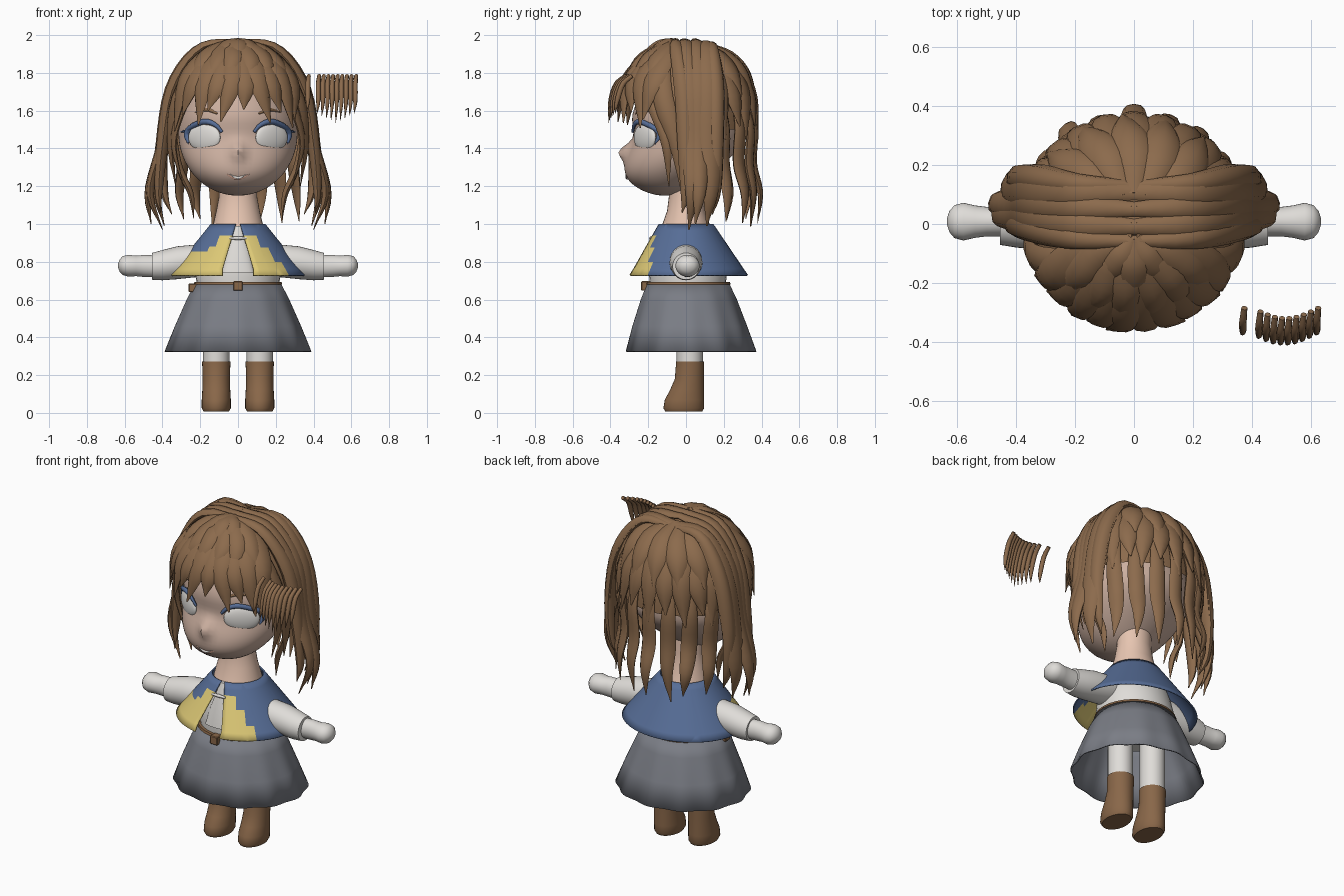
import bpy, bmesh, math, random
from mathutils import Vector as V

if "Cube" in bpy.data.objects:
    bpy.data.objects.remove(bpy.data.objects["Cube"])

random.seed(4)


def material(name, col):
    m = bpy.data.materials.new(name)
    m.diffuse_color = (*col, 1)
    m.use_nodes = True
    m.node_tree.nodes["Principled BSDF"].inputs["Base Color"].default_value = m.diffuse_color
    return m


HAIR = material("hair brown", (.262, .146, .073))
BOOT = material("leather brown", (.25, .135, .066))
SKIN = material("skin", (.80, .56, .44))
FACE = material("face skin", (.60, .43, .35))
WHITE = material("white cloth", (.74, .72, .69))
BLUE = material("cape blue", (.095, .155, .31))
GOLD = material("cape yellow", (.72, .58, .18))
GREY = material("skirt grey", (.195, .205, .235))
LIP = material("lip", (.50, .29, .22))


def finish(bm, name, *mats, angle=50):
    bmesh.ops.recalc_face_normals(bm, faces=bm.faces[:])
    me = bpy.data.meshes.new(name)
    bm.to_mesh(me)
    bm.free()
    ob = bpy.data.objects.new(name, me)
    bpy.context.collection.objects.link(ob)
    for m in mats:
        me.materials.append(m)
    bpy.ops.object.select_all(action='DESELECT')
    ob.select_set(True)
    bpy.context.view_layer.objects.active = ob
    bpy.ops.object.shade_smooth_by_angle(angle=math.radians(angle))
    return ob


def skin_rings(bm, rings, caps=True):
    rows = [[bm.verts.new(p) for p in r] for r in rings]
    n = len(rows[0])
    for a, b in zip(rows, rows[1:]):
        for i in range(n):
            bm.faces.new((a[i], a[(i + 1) % n], b[(i + 1) % n], b[i]))
    if caps:
        bm.faces.new(rows[0])
        bm.faces.new(rows[-1])


def loft(name, rings, mat, n=32, axis='Z', caps=True, wave=0):
    """rings: (centre xyz, two radii); wave ripples grow along the loft"""
    bm, out = bmesh.new(), []
    for k, (cx, cy, cz, ra, rb) in enumerate(rings):
        row = []
        for i in range(n):
            t = 2 * math.pi * i / n
            f = 1 + wave * k / (len(rings) - 1) * math.cos(12 * t)
            a, b = ra * f * math.cos(t), rb * f * math.sin(t)
            row.append((cx + a, cy + b, cz) if axis == 'Z' else (cx, cy + a, cz + b))
        out.append(row)
    skin_rings(bm, out, caps)
    return finish(bm, name, mat)


def strand(bm, pts, w, th, steps=14, base=.55, up=None):
    """Flattened tapering lock along a smooth path, facing away from the head"""
    p = [V(q) for q in pts]
    p = [2 * p[0] - p[1]] + p + [2 * p[-1] - p[-2]]
    segs, path = len(p) - 3, []
    for k in range(steps + 1):
        u = k / steps * segs
        i = min(int(u), segs - 1)
        t = u - i
        a, b, c, d = p[i:i + 4]
        path.append(.5 * (2 * b + (c - a) * t + (2 * a - 5 * b + 4 * c - d) * t * t
                          + (3 * b - a - 3 * c + d) * t ** 3))
    rings = []
    for k, q in enumerate(path):
        t = k / steps
        tan = (path[min(k + 1, steps)] - path[max(k - 1, 0)]).normalized()
        o = V(up) if up else q - V((0, 0, min(q.z, 1.5)))
        side = tan.cross(o).normalized()
        nor = side.cross(tan)
        f = base + (1 - base) * min(1, t / .35) if t < .5 else max(.06, 1 - ((t - .5) / .5) ** 1.8)
        rings.append([q + side * (w * f * math.cos(s)) + nor * (th * f * math.sin(s))
                      for s in (j * math.pi / 4 for j in range(8))])
    skin_rings(bm, rings)


def dome(az, el, k=1.0):
    """Point on the hair dome; az 90 is the back, -90 the front"""
    a, e = math.radians(az), math.radians(el)
    return V((.375 * k * math.cos(a) * math.cos(e), .365 * k * math.sin(a) * math.cos(e),
              1.5 + .47 * k * math.sin(e)))


# head: ellipsoid with the jaw pushed forward, a small nose and a shallow eye hollow
def shift(z):
    t = max(0, min(1, (1.46 - z) / .26))
    return -.11 * t * t * (3 - 2 * t)


def nose(x, z):
    return (.022 * math.exp(-((z - 1.475) / .075) ** 2)
            - .052 * math.exp(-(x / .035) ** 2 - ((z - 1.385) / .045) ** 2))


def face(x, z, off=0.0):
    r = max(.02, 1 - (x / .315) ** 2 - ((z - 1.48) / .33) ** 2)
    return V((x, shift(z) - .3 * math.sqrt(r) + nose(x, z) - off, z))


bm = bmesh.new()
bmesh.ops.create_uvsphere(bm, u_segments=64, v_segments=40, radius=1)
for v in bm.verts:
    x, y, z = v.co.x * .315, v.co.y * .3, 1.48 + v.co.z * .33
    v.co = (x, y + shift(z) + nose(x, z) * max(0, min(1, -y / .12)), z)
finish(bm, "head", FACE)
loft("neck", [(0, .0, 1.3, .10, .09), (0, .0, 1.15, .10, .09), (0, 0, 1.07, .115, .10),
              (0, 0, .985, .135, .13)], SKIN)

# eyes, lashes, brows, mouth
for s, side in ((1, "left"), (-1, "right")):
    bm = bmesh.new()
    bmesh.ops.create_uvsphere(bm, u_segments=32, v_segments=16, radius=1)
    ob = finish(bm, side + "_eye", WHITE)
    ob.scale = (.1, .026, .074)
    ob.location = (s * .178, -.218, 1.458)
    ob.rotation_euler.z = s * math.radians(33)
    bm = bmesh.new()
    lash = [(.085, 1.487), (.12, 1.525), (.175, 1.543), (.235, 1.522), (.272, 1.495), (.308, 1.487)]
    strand(bm, [face(s * x, z, .014) for x, z in lash], .015, .012, up=(s * .5, -1, 0))
    strand(bm, [face(s * x, z, .014) for x, z in ((.235, 1.53), (.272, 1.48), (.262, 1.42))],
           .018, .01, up=(s * .8, -1, 0))
    finish(bm, side + "_lashes", BLUE)
    bm = bmesh.new()
    strand(bm, [face(s * x, z, .004) for x, z in ((.11, 1.585), (.165, 1.605), (.235, 1.59))],
           .009, .006, up=(s * .5, -1, 0))
    finish(bm, side + "_brow", HAIR)
for nm, m, h, w in (("lips", LIP, .012, .06), ("teeth", WHITE, .006, .042)):
    bm = bmesh.new()
    strand(bm, [face(x * w, 1.245 + .018 * x * x, .0 if m is LIP else .004)
                for x in (-1, -.5, 0, .5, 1)], h, .004, up=(0, -1, 0), base=.2)
    finish(bm, nm, m)

# torso, legs, boots, arms
loft("torso", [(0, .01, .6, .2, .19), (0, .01, .72, .225, .205), (0, .0, .82, .21, .19),
               (0, 0, .92, .17, .155), (0, 0, .985, .125, .12)], WHITE)
for s, side in ((1, "left"), (-1, "right")):
    loft(side + "_leg", [(s * .115, .02, z, .07, .07) for z in (.2, .4, .62)], WHITE)
    loft(side + "_boot", [(s * .115, -.012, .008, .068, .098), (s * .115, -.012, .025, .077, .108),
                          (s * .115, -.008, .07, .077, .104), (s * .115, .005, .12, .074, .09),
                          (s * .115, .018, .18, .072, .077), (s * .115, .022, .272, .075, .074)], BOOT)
    loft(side + "_sleeve", [(s * x, .0, z, r, r) for x, z, r in (
        (.12, .82, .075), (.22, .805, .086), (.32, .795, .087), (.40, .782, .08), (.455, .776, .071))],
        WHITE, axis='X')
    loft(side + "_hand", [(s * x, .008, z, a, b) for x, z, a, b in (
        (.44, .776, .05, .058), (.5, .778, .05, .058), (.54, .778, .055, .054), (.58, .779, .064, .058),
        (.61, .78, .056, .05), (.627, .78, .036, .032), (.635, .78, .012, .01))], WHITE, axis='X')

# skirt with ripples, belt, buckle and pouch
ob = loft("skirt", [(0, .012, .69, .225, .215), (0, .015, .6, .27, .253), (0, .02, .46, .33, .3),
                    (0, .027, .325, .382, .34)], GREY, n=96, caps=False, wave=.018)
ob.modifiers.new("cloth", 'SOLIDIFY').thickness = .008
loft("belt", [(0, .012, z, r, r - .01) for z, r in ((.679, .215), (.679, .234), (.692, .231), (.692, .215))], BOOT)
for nm, loc, size in (("buckle", (0, -.212, .672), .05), ("pouch", (-.238, -.03, .662), .046)):
    bm = bmesh.new()
    bmesh.ops.create_cube(bm, size=size)
    bmesh.ops.bevel(bm, geom=bm.edges[:], offset=.004, segments=1, affect='EDGES')
    finish(bm, nm, BOOT, angle=20).location = loc

# cape, open at the front, with stepped yellow panels cut in along radial lines
bm = bmesh.new()
rows = []
for j in range(9):
    t = j / 8
    rx, ry, z = .145 + .217 * t, .145 + .173 * t, 1.0 - .27 * t
    gap = math.asin((.012 + .07 * min(1, t * 1.15)) / rx)
    rows.append([bm.verts.new((rx * math.sin(a), .01 * t - ry * math.cos(a), z))
                 for a in (gap + (2 * math.pi - 2 * gap) * i / 64 for i in range(65))])
for a, b in zip(rows, rows[1:]):
    for i in range(64):
        bm.faces.new((a[i], a[i + 1], b[i + 1], b[i]))
STEPS_R = ((32, .938), (44, .875), (53, .80))
STEPS_L = ((32, .938), (42, .88), (80, .855))
cuts = [((0, 0, 0), (math.cos(math.radians(s * d)), math.sin(math.radians(s * d)), 0))
        for s, st in ((1, STEPS_R), (-1, STEPS_L)) for d, _ in st]
cuts += [((0, 0, z), (0, 0, 1)) for z in (.938, .88, .875, .855, .80)]
for co, no in cuts:
    bmesh.ops.bisect_plane(bm, geom=bm.verts[:] + bm.edges[:] + bm.faces[:], plane_co=co, plane_no=no)
for f in bm.faces:
    c = f.calc_center_median()
    d = math.degrees(math.atan2(c.x, -c.y))
    top = next((z for lim, z in (STEPS_R if d > 0 else STEPS_L) if abs(d) < lim), 0)
    f.material_index = int(c.z < top)
finish(bm, "cape", BLUE, GOLD).modifiers.new("cloth", 'SOLIDIFY').thickness = .008
loft("collar_clasp", [(x, -.185, .925, r, r) for x, r in ((-.045, .006), (0, .01), (.045, .006))],
     WHITE, n=12, axis='X')
loft("neck_tie", [(0, -.19, .74, .085, .025), (0, -.17, .85, .06, .025), (0, -.135, .99, .02, .015)], WHITE)

# hair underlayer: dome trimmed around the face and nape
bm = bmesh.new()
bmesh.ops.create_uvsphere(bm, u_segments=48, v_segments=32, radius=1)
for v in bm.verts:
    v.co = (v.co.x * .355, v.co.y * .345, 1.5 + v.co.z * .465)
bmesh.ops.delete(bm, geom=[v for v in bm.verts if v.co.z < (1.68 if v.co.y < -.1 else 1.5)], context='VERTS')
finish(bm, "hair_underlayer", HAIR)

# fringe fanning out from the parting
bm = bmesh.new()
for i in range(10):
    az = -147 + 12.7 * i
    far = abs(az + 90) / 60
    x0 = .03 * math.copysign(far, az + 90)
    tip = dome(az + random.uniform(-9, 9), 5 + 8 * (i % 2) - 7 * far * far, 1.02)
    strand(bm, [(x0, -.08, 1.955), dome(az, 58, .99), dome(az, 30, 1.04), tip], .07, .032)
for i, az in enumerate((-140, -118, -100, -78, -60, -42)):
    strand(bm, [(0, -.06, 1.965), dome(az, 66, 1.0), dome(az + 3, 46, 1.04),
                dome(az + random.uniform(-8, 8), 20 + 8 * (i % 2), 1.06)], .058, .028)
for s in (-1, 1):
    strand(bm, [(0, -.05, 1.97), (s * .04, -.11, 1.955), (s * .10, -.16, 1.905), (s * .2, -.19, 1.81)], .05, .025)
strand(bm, [(0, -.05, 1.97), (0, -.14, 1.95), (0, -.22, 1.88), (.01, -.285, 1.78)], .055, .025)
finish(bm, "fringe", HAIR)

# side locks on both sides: y at the crown, y below, bulge x, tip x, tip z, half width
LOCKS = [(.12, .13, .43, .39, .99, .072), (.06, .07, .475, .46, 1.0, .06), (.0, .035, .465, .40, .97, .064),
         (-.05, .0, .42, .41, 1.06, .048), (.14, .16, .39, .35, 1.05, .045)]
for s, side in ((1, "left"), (-1, "right")):
    bm = bmesh.new()
    for y0, y1, bx, tx, tz, w in LOCKS:
        top = 1.97 - .5 * max(0, y0 - .07)
        strand(bm, [(-s * .01, y0 - .01, top), (s * .2, y0, 1.93), (s * .345, (y0 + y1) / 2 + .01, 1.72),
                    (s * .40, y1, 1.42), (s * bx, y1, 1.17), (s * tx, y1 - .02, tz)], w, .034, 22, .4)
    strand(bm, [(s * .02, -.08, 1.965), (s * .2, -.13, 1.86), (s * .325, -.12, 1.66), (s * .355, -.05, 1.42),
                (s * .33, -.03, 1.2)], .055, .028)
    strand(bm, [(s * .1, -.2, 1.86), (s * .25, -.2, 1.70), (s * .34, -.11, 1.45), (s * .29, -.09, 1.2)], .034, .018)
    strand(bm, [(s * .34, .0, 1.5), (s * .31, .02, 1.3), (s * .25, .03, 1.16), (s * .235, .03, 1.03)], .028, .018)
    finish(bm, side + "_side_locks", HAIR)

# layered back hair and long hanging strands
bm = bmesh.new()
for i in range(11):
    az = 15 + 15 * i
    strand(bm, [(.04 * math.cos(math.radians(az)), .12, 1.92), dome(az, 52, 1.0), dome(az, 24, 1.03),
                dome(az + random.uniform(-5, 5), 2 - 8 * (i % 2), 1.05)], .072, .034)
for i in range(7):
    az = 24 + 22 * i
    strand(bm, [dome(az, 74, .99), dome(az, 54, 1.03), dome(az + 4, 37, 1.07), dome(az + 6, 20, 1.09)], .068, .032)
finish(bm, "back_hair_layers", HAIR)
bm = bmesh.new()
for i in range(7):
    az = 33 + 19 * i
    a = math.radians(az)
    c, d, e = math.cos(a), math.sin(a), random.uniform(-.02, .03)
    strand(bm, [dome(az, 25, .96), dome(az, 2, .99), (.35 * c, .355 * d, 1.32),
                (.37 * c, (.39 + e) * d, 1.16), (.37 * c + e, (.375 + e) * d, 1.0 + e)], .046, .021, 18)
finish(bm, "back_long_strands", HAIR)

# loose row of thin strands floating beside the fringe
bm = bmesh.new()
for i, x in enumerate([.37] + [.425 + .0245 * k for k in range(9)]):
    y = -.315 - .035 * math.sin(math.pi * i / 9)
    low = 1.555 + .05 * abs(i - 5) / 4
    strand(bm, [(x + .005, y + .03, 1.785), (x, y - .02, 1.74), (x, y - .05, 1.65), (x - .006, y - .06, low - .02)],
           .013, .014, 10, .8, (0, -1, 0))
finish(bm, "loose_strands", HAIR)
